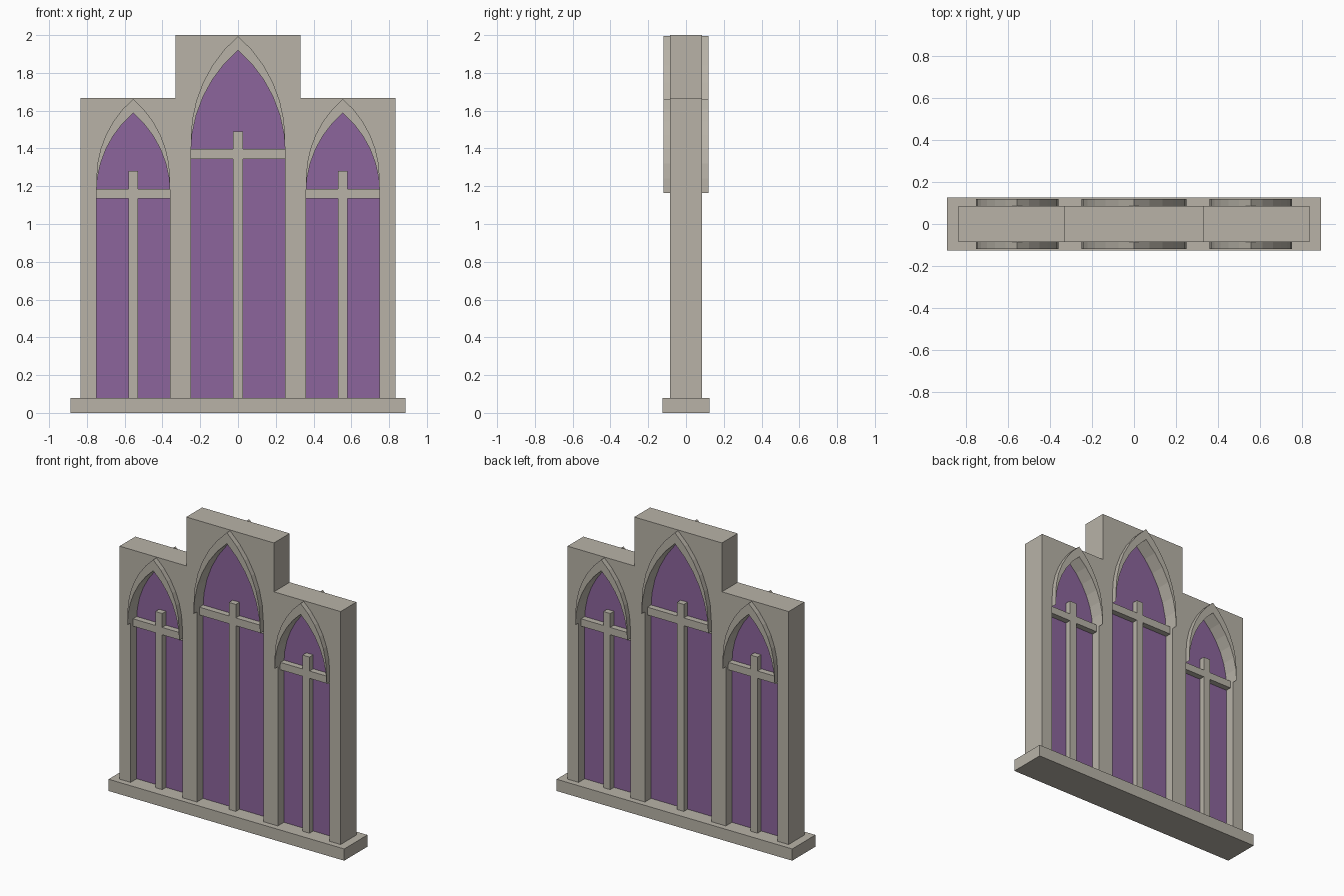
import bpy
import bmesh
from math import asin, cos, sin

cube = bpy.data.objects.get("Cube")
if cube:
    bpy.data.objects.remove(cube, do_unlink=True)


def material(name, rgb):
    mat = bpy.data.materials.new(name)
    mat.use_nodes = True
    mat.diffuse_color = (*rgb, 1)
    mat.node_tree.nodes["Principled BSDF"].inputs["Base Color"].default_value = (*rgb, 1)
    return mat


stone = material("warm_grey_stone", (0.48, 0.45, 0.39))
violet = material("violet_glass", (0.262, 0.13, 0.332))


def slab(name, outline, half_depth, mat):
    """Extrude an (x, z) outline symmetrically through y."""
    bm = bmesh.new()
    face = bm.faces.new([bm.verts.new((x, -half_depth, z)) for x, z in outline])
    result = bmesh.ops.extrude_face_region(bm, geom=[face])
    verts = [v for v in result["geom"] if isinstance(v, bmesh.types.BMVert)]
    bmesh.ops.translate(bm, verts=verts, vec=(0, 2 * half_depth, 0))
    bmesh.ops.recalc_face_normals(bm, faces=bm.faces)
    mesh = bpy.data.meshes.new(name)
    bm.to_mesh(mesh)
    bm.free()
    mesh.materials.append(mat)
    obj = bpy.data.objects.new(name, mesh)
    bpy.context.collection.objects.link(obj)
    return obj


def lancet(cx, half, spring, apex, steps=6):
    """Pointed arch made of two circular arcs, listed left to right."""
    height = apex - spring
    radius = (half ** 2 + height ** 2) / (2 * half)
    sweep = asin(height / radius)
    arc = [(half - radius + radius * cos(sweep * i / steps),
            spring + radius * sin(sweep * i / steps)) for i in range(steps)]
    left = [(cx - x, z) for x, z in arc]
    right = [(cx + x, z) for x, z in reversed(arc)]
    return left + [(cx, apex)] + right


SILL = 0.08      # top of the plinth
TRIM = 0.075     # vertical thickness of the arch moulding
BAR = 0.026      # half width of the mullion

# name, centre, half width, spring, apex, crossbar bottom, crossbar top, mullion top
windows = [
    ("right", -0.555, 0.195, 1.24, 1.662, 1.135, 1.185, 1.28),
    ("centre", 0, 0.25, 1.45, 1.995, 1.345, 1.398, 1.49),
    ("left", 0.555, 0.195, 1.24, 1.662, 1.135, 1.185, 1.28),
]

# Plinth
slab("plinth", [(-0.888, 0), (0.888, 0), (0.888, SILL), (-0.888, SILL)], 0.125, stone)

# Stepped wall with three arched openings along its lower edge
wall = [(0.833, SILL), (0.833, 1.667), (0.33, 1.667), (0.33, 2),
        (-0.33, 2), (-0.33, 1.667), (-0.833, 1.667), (-0.833, SILL)]

for side, cx, half, spring, apex, low, high, top in windows:
    outer = lancet(cx, half, spring, apex)
    inner = [(x, z - TRIM) for x, z in outer]
    wall += [(cx - half, SILL)] + outer + [(cx + half, SILL)]

    # Moulding, glass pane and cross-shaped tracery
    slab(side + "_arch_moulding", outer + inner[::-1], 0.12, stone)
    slab(side + "_glass", [(cx - half, SILL)] + inner + [(cx + half, SILL)], 0.02, violet)
    l, r = cx - BAR, cx + BAR
    slab(side + "_tracery",
         [(l, SILL), (r, SILL), (r, low), (cx + half, low), (cx + half, high), (r, high),
          (r, top), (l, top), (l, high), (cx - half, high), (cx - half, low), (l, low)],
         0.06, stone)

slab("wall", wall, 0.085, stone)
